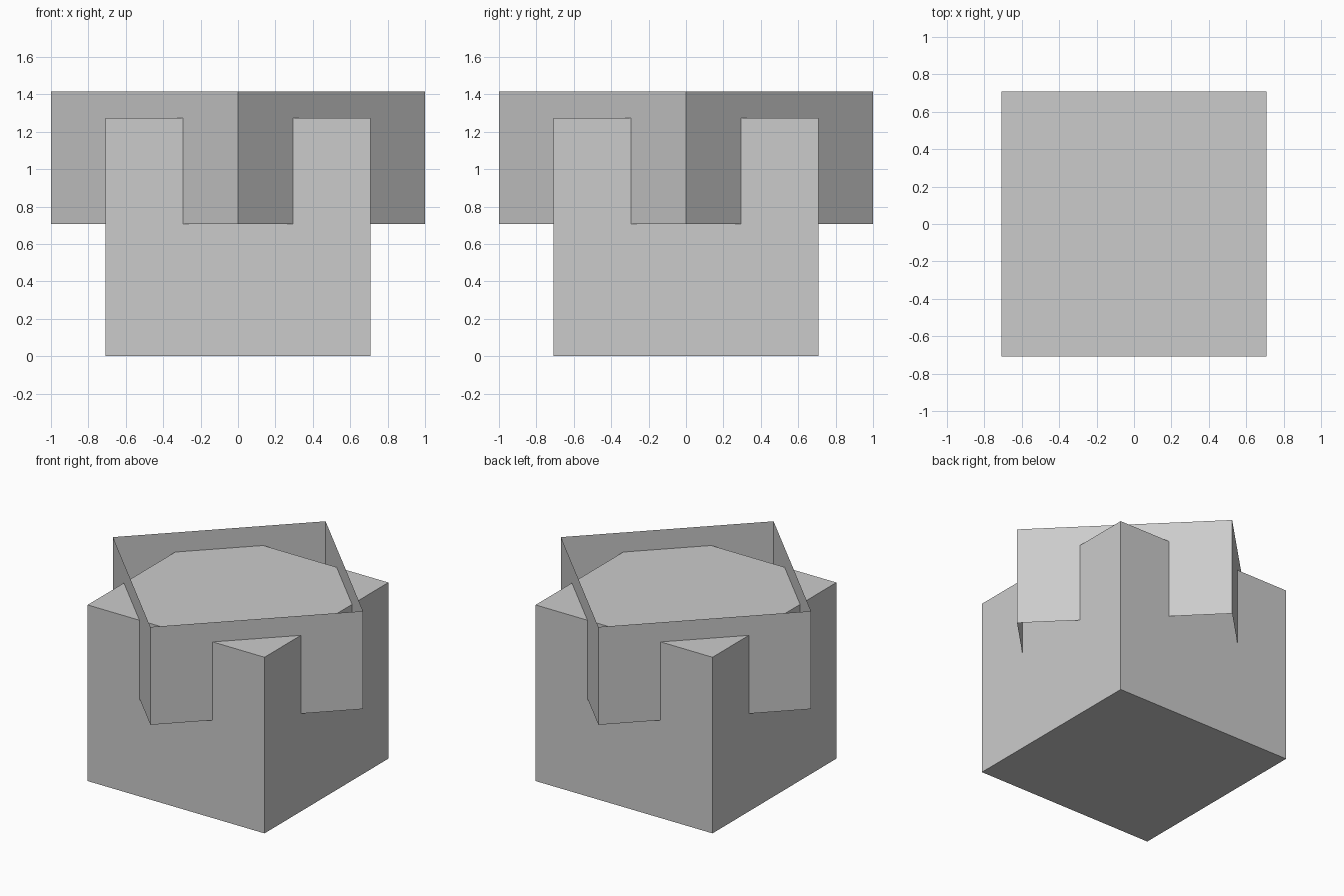
import bpy, bmesh
from math import sqrt, pi
from mathutils import Matrix

if "Cube" in bpy.data.objects:
    bpy.data.objects.remove(bpy.data.objects["Cube"])

H = sqrt(2)  # overall height, also the side of the box


def square_prism(name, turn, z0, z1, capped):
    """Four-sided prism of corner radius 1; open top and bottom if not capped."""
    bm = bmesh.new()
    place = Matrix.Translation((0, 0, (z0 + z1) / 2)) @ Matrix.Rotation(turn, 4, 'Z')
    bmesh.ops.create_cone(bm, cap_ends=capped, segments=4, radius1=1, radius2=1,
                          depth=z1 - z0, matrix=place)
    mesh = bpy.data.meshes.new(name)
    bm.to_mesh(mesh)
    bm.free()
    obj = bpy.data.objects.new(name, mesh)
    bpy.context.collection.objects.link(obj)
    return obj


# Solid box body, aligned with the axes
square_prism("box_body", pi / 4, 0, 0.9 * H, True)

# Thin open collar turned by 45 degrees, its corners poking through the box sides
square_prism("diamond_collar", 0, 0.5 * H, H, False)
